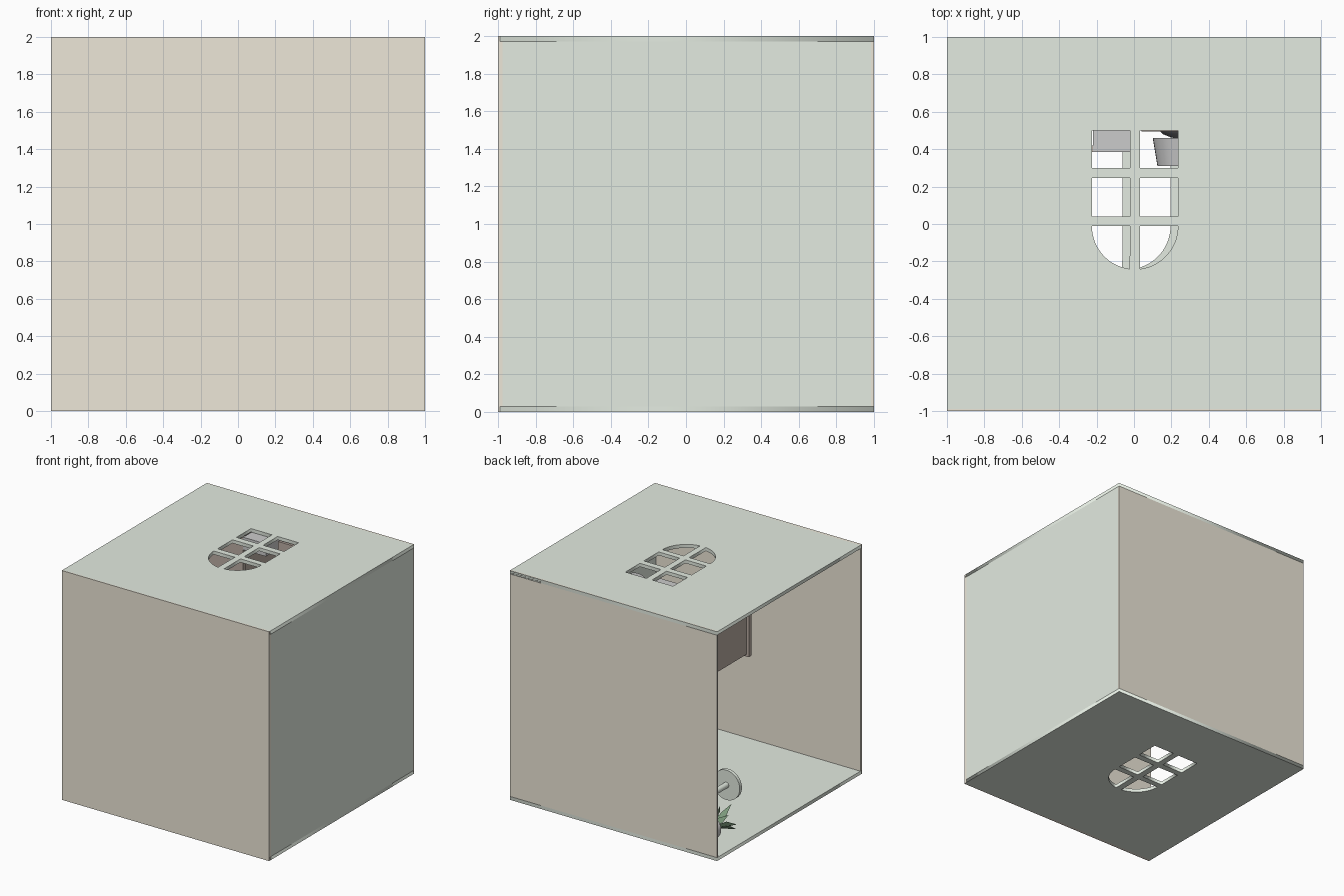
import bpy, bmesh, math
from mathutils import Vector, Matrix

if "Cube" in bpy.data.objects:
    bpy.data.objects.remove(bpy.data.objects["Cube"])

def mat(name, c):
    m = bpy.data.materials.new(name)
    m.diffuse_color = (*c, 1)
    m.use_nodes = True
    m.node_tree.nodes["Principled BSDF"].inputs["Base Color"].default_value = m.diffuse_color
    return m

TAN = mat("tan", (0.85, 0.80, 0.69))
GREEN = mat("pale_green", (0.77, 0.83, 0.75))
BROWN = mat("brown", (0.50, 0.42, 0.37))
GREY = mat("grey", (0.68, 0.67, 0.68))
DARK = mat("dark", (0.25, 0.25, 0.26))
LEAF = mat("leaf", (0.2, 0.32, 0.2))

def add(name, bm, m):
    bmesh.ops.recalc_face_normals(bm, faces=bm.faces)
    me = bpy.data.meshes.new(name)
    bm.to_mesh(me)
    bm.free()
    me.materials.append(m)
    o = bpy.data.objects.new(name, me)
    bpy.context.collection.objects.link(o)
    return o

def box(name, x, y, z, m):
    bm = bmesh.new()
    bmesh.ops.create_cube(bm, size=1)
    for v in bm.verts:
        v.co = [(a + b) / 2 + c * (b - a) for (a, b), c in zip((x, y, z), v.co)]
    return add(name, bm, m)

def turned(name, x, z, profile, m, n=32):
    """Profile of (radius, y) revolved round an axis along y."""
    bm = bmesh.new()
    vs = [bm.verts.new((x + r, y, z)) for r, y in profile]
    es = [bm.edges.new(p) for p in zip(vs, vs[1:])]
    bmesh.ops.spin(bm, geom=vs + es, cent=(x, 0, z), axis=(0, 1, 0),
                   angle=2 * math.pi, steps=n)
    bmesh.ops.remove_doubles(bm, verts=bm.verts, dist=1e-4)
    o = add(name, bm, m)
    bpy.ops.object.select_all(action='DESELECT')
    o.select_set(True)
    bpy.context.view_layer.objects.active = o
    bpy.ops.object.shade_smooth_by_angle(angle=math.radians(35))
    return o

# Window plates: an outline with six panes, the end panes forming an arch
def window_plate(name, zc, dx):
    loops = [[(-1, -0.99), (1, -0.99), (1, 1), (-1, 1)]]
    c = 0.005 + dx
    for s in (-1, 1):
        a, b = c + s * 0.027, c + s * 0.23
        for y0, y1 in ((0.30, 0.50), (0.04, 0.245)):
            loops.append([(a, y0), (b, y0), (b, y1), (a, y1)])
        arc = [(c + s * 0.23 * math.cos(t), -0.012 - 0.23 * math.sin(t))
               for t in [i * math.radians(83) / 14 for i in range(15)]]
        loops.append([(a, -0.012)] + arc)
    cu = bpy.data.curves.new(name, 'CURVE')
    cu.dimensions, cu.fill_mode, cu.extrude = '2D', 'BOTH', 0.015
    for lp in loops:
        sp = cu.splines.new('POLY')
        sp.points.add(len(lp) - 1)
        for p, (x, y) in zip(sp.points, lp):
            p.co = (x, y, 0, 1)
        sp.use_cyclic_u = True
    cu.materials.append(GREEN)
    o = bpy.data.objects.new(name, cu)
    o.location.z = zc
    bpy.context.collection.objects.link(o)
    bpy.ops.object.select_all(action='DESELECT')
    o.select_set(True)
    bpy.context.view_layer.objects.active = o
    bpy.ops.object.convert(target='MESH')

window_plate("upper_window_wall", 1.985, 0)
window_plate("lower_window_wall", 0.015, -0.04)

# Remaining shell; the left side stays open
box("front_panel", (-1, 1), (-1, -0.975), (0, 2), TAN)
box("back_panel", (-1, 1), (0.985, 1), (0, 2), TAN)
box("right_wall", (0.97, 1), (-0.975, 0.985), (0.03, 1.97), GREEN)

# Brown cabinet beside the upper window
box("cabinet_body", (-0.88, -0.24), (0.42, 0.985), (1.55, 1.96), BROWN)
box("cabinet_top", (-0.90, -0.22), (0.385, 0.42), (1.53, 1.965), BROWN)
for i in range(2):
    x = -0.86 + i * 0.31
    box("cabinet_door", (x, x + 0.29), (0.46, 0.94), (1.535, 1.55), BROWN)

# Grey side unit under the window
box("side_unit", (-0.22, 0.0), (0.385, 0.985), (1.86, 1.97), GREY)

# Bedside table and lamp
box("bedside_table", (0.04, 0.46), (0.495, 0.53), (1.62, 1.96), BROWN)
for x in (0.06, 0.41):
    for z in (1.64, 1.91):
        box("table_leg", (x, x + 0.03), (0.53, 0.985), (z, z + 0.03), BROWN)
turned("lamp_base", 0.25, 1.79,
       [(0, 0.495), (0.11, 0.495), (0.095, 0.48), (0.06, 0.466), (0.02, 0.455),
        (0.02, 0.36), (0, 0.36)], DARK)
turned("lamp_shade", 0.25, 1.79,
       [(0.15, 0.46), (0.125, 0.31), (0.12, 0.31), (0.145, 0.46), (0.15, 0.46)], GREY)

# Round table near the lower window
turned("round_table", -0.76, 0.42,
       [(0, 0.50), (0.13, 0.50), (0.13, 0.53), (0.025, 0.53), (0.025, 0.96),
        (0.1, 0.97), (0.1, 0.985), (0, 0.985)], GREEN)

# Potted plant in the lower corner
turned("plant_pot", -0.8, 0.17,
       [(0, 0.985), (0.07, 0.985), (0.1, 0.80), (0.085, 0.80), (0.08, 0.83), (0, 0.83)], GREY)
bm = bmesh.new()
for i in range(9):
    a = i * 2.4
    d = Vector((math.cos(a), 0, math.sin(a)))
    w = Vector((-d.z, 0, d.x)) * 0.025
    o = Vector((-0.8, 0.83, 0.17))
    up = Vector((0, -0.12 - 0.025 * i, 0))
    mid = o + up * 0.7 + d * 0.06
    tip = o + up + d * 0.12
    p = [bm.verts.new(q) for q in (o, mid + w, tip, mid - w)]
    bm.faces.new(p)
add("plant_leaves", bm, LEAF)
